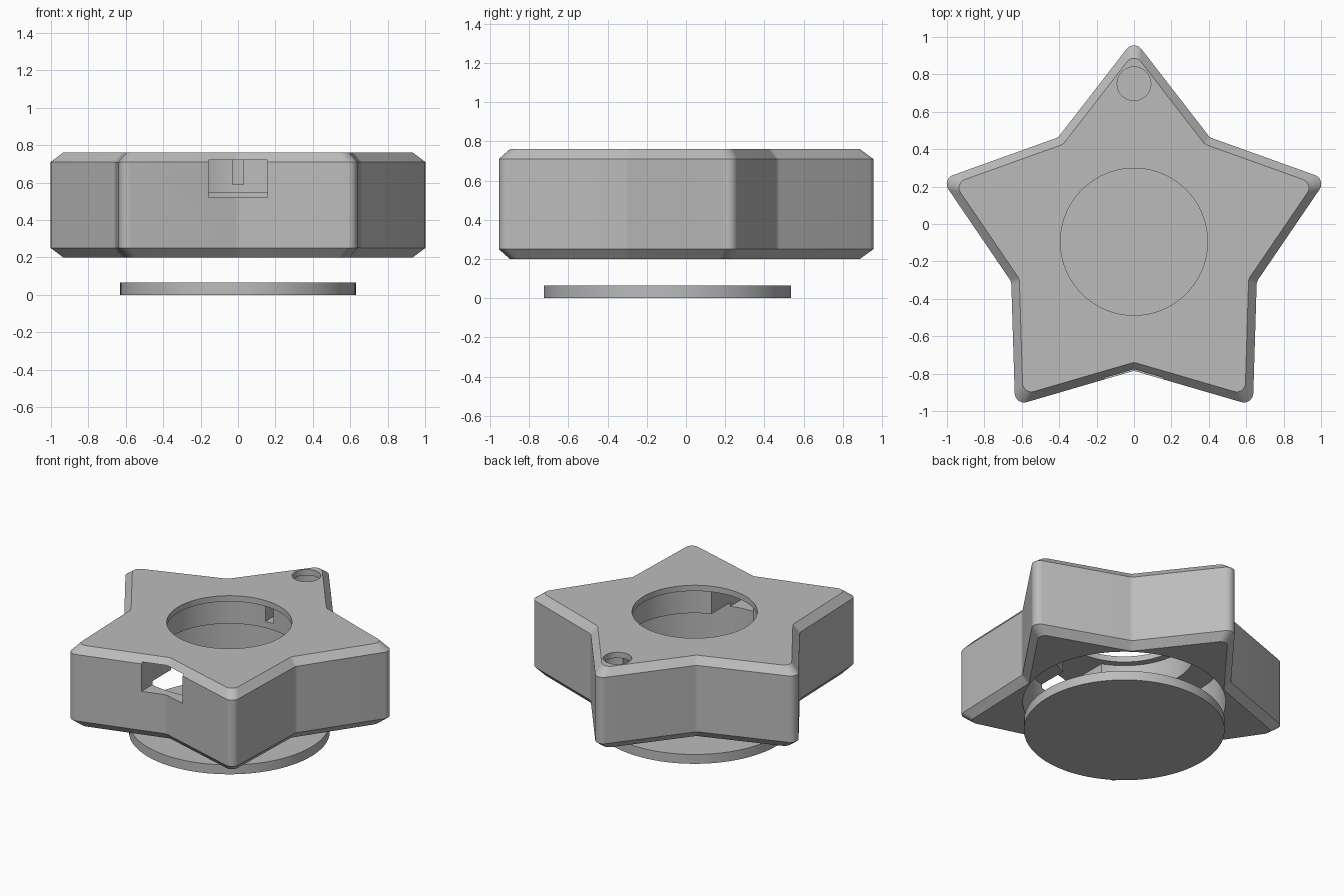
import bpy, bmesh
from math import sin, cos, pi, tan
from mathutils import Vector

cube = bpy.data.objects.get("Cube")
if cube:
    bpy.data.objects.remove(cube)

CENTRE_Y = -0.095      # middle of the star and of the lid
TIP, VALLEY, FILLET = 1.082, 0.69, 0.05

grey = bpy.data.materials.new("plain_grey")
grey.use_nodes = True
colour = (0.5, 0.5, 0.5, 1)
grey.diffuse_color = colour
grey.node_tree.nodes["Principled BSDF"].inputs["Base Color"].default_value = colour


def stack(name, outline, sections, y=CENTRE_Y):
    """Solid from an outline repeated at (scale, height) sections, capped at both ends."""
    bm = bmesh.new()
    rings = [[bm.verts.new((p.x * s, p.y * s + y, z)) for p in outline] for s, z in sections]
    n = len(outline)
    for low, high in zip(rings, rings[1:]):
        for i in range(n):
            j = (i + 1) % n
            bm.faces.new((low[i], low[j], high[j], high[i]))
    bm.faces.new(rings[0])
    bm.faces.new(rings[-1])
    bmesh.ops.recalc_face_normals(bm, faces=bm.faces)
    mesh = bpy.data.meshes.new(name)
    bm.to_mesh(mesh)
    bm.free()
    mesh.materials.append(grey)
    obj = bpy.data.objects.new(name, mesh)
    bpy.context.collection.objects.link(obj)
    return obj


def circle(n):
    return [Vector((cos(2 * pi * i / n), sin(2 * pi * i / n))) for i in range(n)]


def box(name, half_width, y0, y1, z0, z1):
    corners = [Vector(c) for c in ((-half_width, y0), (half_width, y0),
                                   (half_width, y1), (-half_width, y1))]
    return stack(name, corners, [(1, z0), (1, z1)], y=0)


def rounded_star(steps=8):
    """Five-pointed outline with every corner filleted."""
    corners = []
    for i in range(10):
        a = pi / 2 + i * pi / 5
        corners.append(Vector((cos(a), sin(a))) * (VALLEY if i % 2 else TIP))
    points = []
    for i, c in enumerate(corners):
        to_prev = (corners[i - 1] - c).normalized()
        to_next = (corners[(i + 1) % 10] - c).normalized()
        half = to_prev.angle(to_next) / 2
        mid = c + (to_prev + to_next).normalized() * (FILLET / sin(half))
        start = c + to_prev * (FILLET / tan(half)) - mid
        end = c + to_next * (FILLET / tan(half)) - mid
        sweep = end.angle_signed(start)
        for k in range(steps + 1):
            t = sweep * k / steps
            points.append(mid + Vector((start.x * cos(t) - start.y * sin(t),
                                        start.x * sin(t) + start.y * cos(t))))
    return points


def carve(target, cutters):
    """Cut each helper out of the target, then discard the helpers."""
    for cutter in cutters:
        cutter.hide_render = True
        mod = target.modifiers.new(cutter.name, "BOOLEAN")
        mod.operation = "DIFFERENCE"
        mod.solver = "EXACT"
        mod.object = cutter
    graph = bpy.context.evaluated_depsgraph_get()
    mesh = bpy.data.meshes.new_from_object(target.evaluated_get(graph))
    target.modifiers.clear()
    target.data = mesh
    for cutter in cutters:
        bpy.data.objects.remove(cutter)


# Star body with chamfered top and bottom rims
body = stack("star_body", rounded_star(),
             [(0.934, 0.2), (1, 0.25), (1, 0.71), (0.934, 0.76)])

# Stepped central bore: wide lid recess, chamber, top opening
bore = stack("bore_cutter", circle(96),
             [(0.637, 0.1), (0.637, 0.545), (0.44, 0.545),
              (0.44, 0.72), (0.393, 0.72), (0.393, 0.9)])
# Blind pocket with a lipped opening in the back tip
pocket = stack("tip_pocket_cutter", circle(48),
               [(0.108, 0.59), (0.108, 0.72), (0.09, 0.72), (0.09, 0.9)], y=0.75)
# Wire channel to the pocket and connector slot in the front valley
channel = box("channel_cutter", 0.03, 0.25, 0.75, 0.59, 0.72)
slot = box("slot_cutter", 0.158, -1.0, -0.35, 0.52, 0.72)
carve(body, [bore, pocket, channel, slot])

# Round lid floating below the body
lid = stack("round_lid", circle(96), [(0.63, 0), (0.63, 0.065)])

bpy.ops.object.select_all(action="DESELECT")
for obj in (body, lid):
    obj.select_set(True)
bpy.context.view_layer.objects.active = body
bpy.ops.object.shade_smooth_by_angle(angle=pi / 6)
